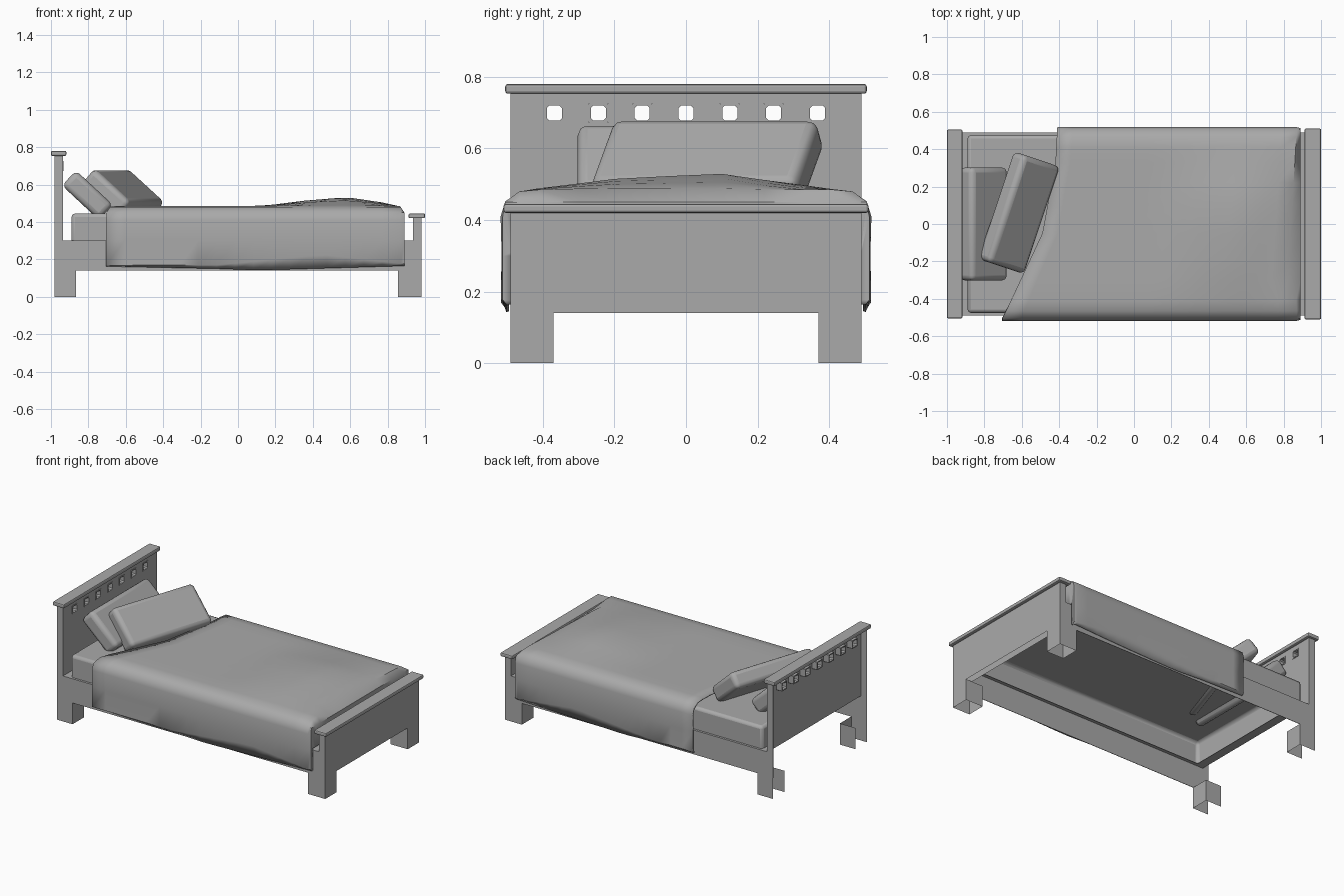
import bpy, bmesh, math
from mathutils import Matrix, Vector

if "Cube" in bpy.data.objects:
    bpy.data.objects.remove(bpy.data.objects["Cube"], do_unlink=True)

grey = bpy.data.materials.new("plain grey")
grey.use_nodes = True
COLOUR = (0.4, 0.4, 0.4, 1)
grey.diffuse_color = COLOUR
grey.node_tree.nodes["Principled BSDF"].inputs["Base Color"].default_value = COLOUR

UP, DOWN, BACK = Vector((0, 0, 1)), Vector((0, 0, -1)), Vector((-1, 0, 0))


def finish(name, bm, bevel=0, segments=2, thickness=0, smooth=False):
    """Turn a bmesh into a named object with optional modifiers."""
    mesh = bpy.data.meshes.new(name)
    bm.to_mesh(mesh)
    bm.free()
    mesh.materials.append(grey)
    obj = bpy.data.objects.new(name, mesh)
    bpy.context.collection.objects.link(obj)
    if thickness:
        mod = obj.modifiers.new("thickness", "SOLIDIFY")
        mod.thickness = thickness
        mod.offset = -1
    if bevel:
        mod = obj.modifiers.new("rounding", "BEVEL")
        mod.width = bevel
        mod.segments = segments
    if smooth:
        bpy.ops.object.select_all(action="DESELECT")
        obj.select_set(True)
        bpy.context.view_layer.objects.active = obj
        bpy.ops.object.shade_smooth_by_angle(angle=math.radians(40))
    return obj


def box(name, x, y, z, open_sides=(), **options):
    """Box from its (low, high) range on each axis, with some sides left open."""
    bm = bmesh.new()
    bmesh.ops.create_cube(bm, size=1)
    for v in bm.verts:
        v.co = [a + (b - a) * (c + 0.5) for c, (a, b) in zip(v.co, (x, y, z))]
    bm.normal_update()
    dropped = [f for f in bm.faces if any(f.normal.dot(d) > 0.9 for d in open_sides)]
    bmesh.ops.delete(bm, geom=dropped, context="FACES")
    return finish(name, bm, **options)


def interp(points, t):
    """Piecewise linear lookup in (position, value) pairs."""
    if t <= points[0][0]:
        return points[0][1]
    for (a, p), (b, q) in zip(points, points[1:]):
        if t <= b:
            return p + (q - p) * (t - a) / (b - a)
    return points[-1][1]


# Hollow legs, thin side rails and the ledge around the mattress
for side, label in ((-1, "right"), (1, "left")):
    def span(a, b):
        return tuple(sorted((side * a, side * b)))
    box("head_leg_" + label, (-0.98, -0.865), span(0.37, 0.49), (0, 0.14), (UP, DOWN, BACK))
    box("foot_leg_" + label, (0.855, 0.98), span(0.37, 0.49), (0, 0.14), (DOWN,))
    box("side_rail_" + label, (-0.98, 0.935), span(0.487, 0.49), (0.14, 0.30))
    box("headboard_side_" + label, (-0.98, -0.935), span(0.487, 0.49), (0.30, 0.755))
    box("side_ledge_" + label, (-0.935, 0.935), span(0.465, 0.487), (0.297, 0.30))
box("head_ledge", (-0.938, -0.88), (-0.465, 0.465), (0.297, 0.30))
box("foot_ledge", (0.86, 0.935), (-0.465, 0.465), (0.297, 0.30))

# Footboard and the two top caps
box("footboard", (0.935, 0.98), (-0.49, 0.49), (0.14, 0.42), (DOWN,))
box("footboard_cap", (0.912, 1.0), (-0.51, 0.51), (0.42, 0.445), bevel=0.007)
box("headboard_cap", (-1.0, -0.918), (-0.505, 0.505), (0.753, 0.78), bevel=0.007)

# Headboard sheet, open at the back, with a row of square windows
HOLE, HOLE_Z = 0.027, 0.699
centres = [0.1225 * i for i in range(-3, 4)]
ys = [-0.487] + [c + s * HOLE for c in centres for s in (-1, 1)] + [0.487]
zs = [0.297, HOLE_Z - HOLE, HOLE_Z + HOLE, 0.755]
bm = bmesh.new()
grid = [[bm.verts.new((-0.935, y, z)) for z in zs] for y in ys]
for i in range(len(ys) - 1):
    for j in range(3):
        if not (j == 1 and i % 2):
            bm.faces.new((grid[i][j], grid[i + 1][j], grid[i + 1][j + 1], grid[i][j + 1]))
finish("headboard", bm, thickness=0.003)


def chamfered_square(half, cut):
    inner = half - cut
    quarter = [(half, -inner), (half, inner)]
    points = []
    for _ in range(4):
        points += quarter
        quarter = [(-b, a) for a, b in quarter]
    return points


# Window tubes with rounded openings, reaching through to the back
bm = bmesh.new()
for c in centres:
    rings = [[bm.verts.new((-0.932, c + a, HOLE_Z + b)) for a, b in chamfered_square(*size)]
             for size in ((HOLE, 0.002), (0.021, 0.007))]
    for i in range(8):
        k = (i + 1) % 8
        bm.faces.new((rings[0][i], rings[0][k], rings[1][k], rings[1][i]))
finish("window_tubes", bm, thickness=0.045)

# Mattress shell, open underneath
box("mattress", (-0.89, 0.87), (-0.475, 0.475), (0.297, 0.445), (DOWN,), bevel=0.018, smooth=True)


# Pillows leaning toward the headboard
def pillow(name, centre, turn, tilt, size):
    bm = bmesh.new()
    bmesh.ops.create_cube(bm, size=1)
    bmesh.ops.scale(bm, vec=size, verts=bm.verts)
    bm.transform(Matrix.Translation(centre) @ Matrix.Rotation(math.radians(turn), 4, "Z")
                 @ Matrix.Rotation(math.radians(tilt), 4, "Y"))
    finish(name, bm, bevel=0.028, segments=3, smooth=True)


pillow("back_pillow", (-0.805, 0, 0.543), 0, 43, (0.27, 0.605, 0.11))
pillow("front_pillow", (-0.615, 0.06, 0.555), -18.5, 41, (0.275, 0.605, 0.11))

# Blanket: cross-sections draped over the mattress, with a slanted head edge and a raised hump
HEAD = [(-0.51, -0.705), (-0.05, -0.49), (0.33, -0.42), (0.52, -0.41)]
FOOT = [(-0.42, 0.87), (-0.3, 0.825), (0, 0.84), (0.5, 0.87)]
HUMP_X = [(0.13, 0), (0.35, 0.6), (0.58, 1), (0.76, 0.45), (0.86, 0)]
HUMP_Y = [(-0.44, 0), (-0.2, 0.65), (0.1, 1), (0.42, 0)]
FOLD = [(-0.7, 0.168), (-0.1, 0.17), (0.1, 0.19), (0.45, 0.225), (0.89, 0.175)]
HEM = [(-0.7, 0.162), (-0.1, 0.15), (0.1, 0.142), (0.45, 0.152), (0.89, 0.165)]
EDGE = [(0.515, 0.30), (0.518, 0.41), (0.505, 0.452), (0.465, 0.48)]
TOP = [-0.41, -0.3, -0.2, -0.05, 0.1, 0.22, 0.33, 0.41]


def section(t):
    """One cross-section of the blanket at fraction t from head to foot."""
    def along(y):
        a, b = interp(HEAD, y), interp(FOOT, y)
        return a + (b - a) * t
    row = []
    for side in (-1, 1):
        x = along(side * 0.515)
        drape = [(x, side * 0.502, interp(HEM, x)), (x, side * 0.517, interp(FOLD, x))]
        drape += [(along(side * y), side * y, z) for y, z in EDGE]
        if side < 0:
            row += drape
            for y in TOP:
                x = along(y)
                row.append((x, y, 0.485 + 0.047 * interp(HUMP_X, x) * interp(HUMP_Y, y)))
        else:
            row += drape[::-1]
    return row


# The foot end drops behind the mattress and its sides fold in to the rails
rows = [section(i / 16) for i in range(17)]
for drop, reach in ((0.45, 0.512), (0.31, 0.488)):
    rows.append([(0.89, max(-reach, min(reach, y)), min(z, drop)) for _, y, z in rows[16]])
bm = bmesh.new()
verts = [[bm.verts.new(p) for p in row] for row in rows]
for a, b in zip(verts, verts[1:]):
    for i in range(len(a) - 1):
        bm.faces.new((a[i], b[i], b[i + 1], a[i + 1]))
finish("blanket", bm, thickness=0.008, smooth=True)
